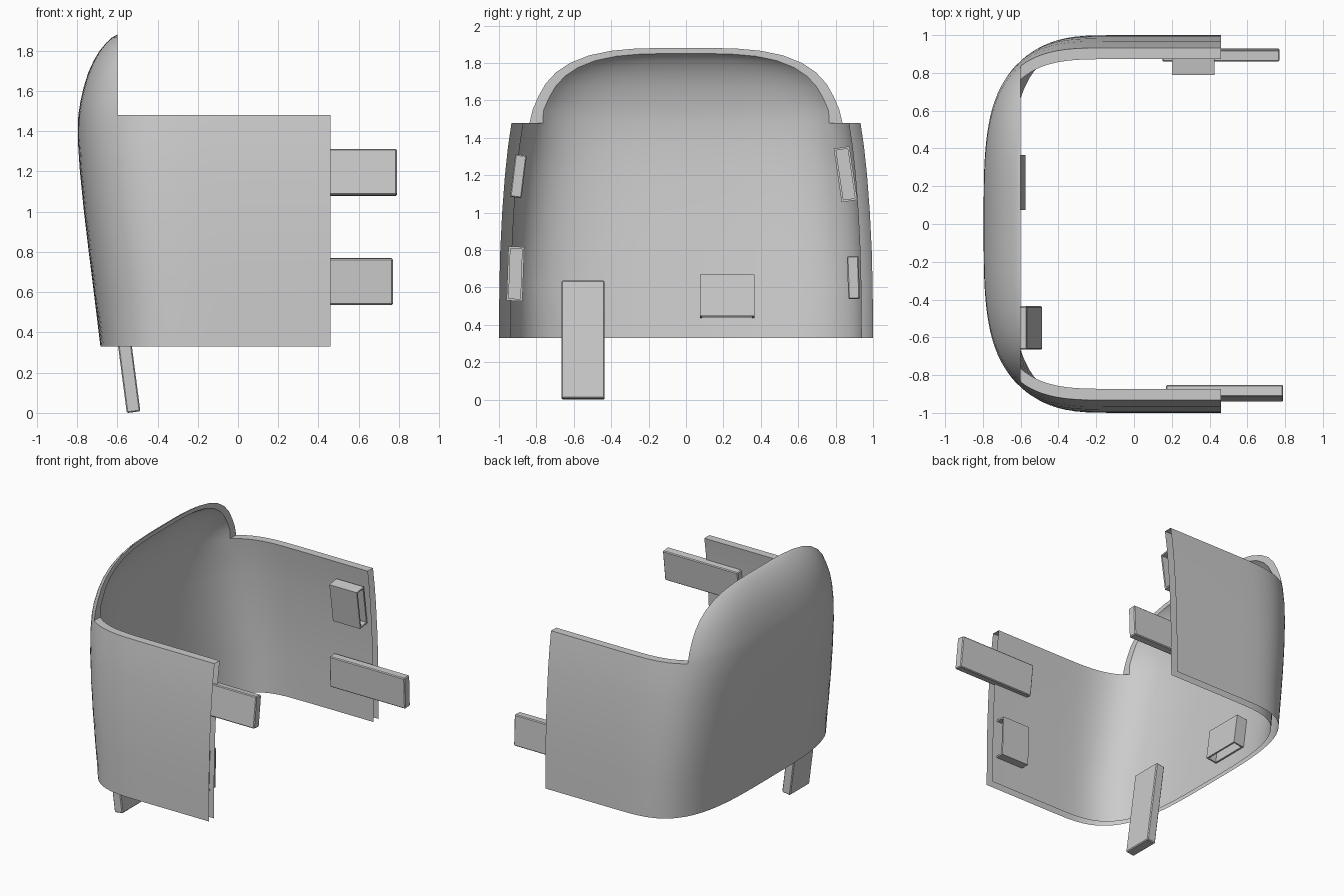
import bpy, bmesh, math
from mathutils import Matrix, Vector

if "Cube" in bpy.data.objects:
    bpy.data.objects.remove(bpy.data.objects["Cube"])

grey = bpy.data.materials.new("plain_grey")
grey.use_nodes = True
COLOUR = (0.6, 0.6, 0.6, 1)
grey.diffuse_color = COLOUR
grey.node_tree.nodes["Principled BSDF"].inputs["Base Color"].default_value = COLOUR

P = 3.5                                 # roundness of the plan curve
START, CUT, END = -0.1, -0.6, 0.46      # x of curve start, arch cut, open end
SIDE, BACK = 10, 32                     # steps along the corner and the back


def add_object(name, bm):
    mesh = bpy.data.meshes.new(name)
    bm.to_mesh(mesh)
    bm.free()
    mesh.materials.append(grey)
    obj = bpy.data.objects.new(name, mesh)
    bpy.context.collection.objects.link(obj)
    return obj


def smooth(obj):
    bpy.ops.object.select_all(action='DESELECT')
    obj.select_set(True)
    bpy.context.view_layer.objects.active = obj
    bpy.ops.object.shade_smooth_by_angle(angle=math.radians(35))


def cut_angle(x_back):
    return math.acos(min(1, ((START - CUT) / (START - x_back)) ** (P / 2)))


def curve_x(x_back, t):
    return START - (START - x_back) * abs(math.cos(t)) ** (2 / P)


def back_points(x_back, half, z):
    """Part of the plan curve behind the arch cut, ending at y = +-half."""
    t0 = cut_angle(x_back)
    points = []
    for i in range(BACK + 1):
        u = 1 - 2 * i / BACK
        k = math.sin(abs(u) * t0) / math.sin(t0) if t0 > 0.001 else abs(u)
        y = math.copysign(half * k ** (2 / P), u)
        points.append(Vector((curve_x(x_back, u * t0), y, z)))
    return points


def full_points(x_back, width, z):
    """Whole U: straight side, corner, back, corner, straight side."""
    t0 = cut_angle(x_back)
    side = [Vector((END, width, z))]
    for i in range(SIDE):
        t = math.pi / 2 + (t0 - math.pi / 2) * i / SIDE
        side.append(Vector((curve_x(x_back, t), width * math.sin(t) ** (2 / P), z)))
    back = back_points(x_back, width * math.sin(t0) ** (2 / P), z)
    return side + back + [Vector((p.x, -p.y, z)) for p in reversed(side)]


# Shell levels: height, back x, half width (half arch width in the upper part)
lower = [(0.33, -0.684, 1.0), (0.6, -0.717, 0.998), (0.8, -0.742, 0.993),
         (1.0, -0.766, 0.983), (1.2, -0.786, 0.968), (1.35, -0.796, 0.952),
         (1.48, -0.794, 0.933)]
upper = [(1.55, -0.783, 0.82), (1.62, -0.767, 0.79), (1.69, -0.745, 0.75),
         (1.75, -0.718, 0.695), (1.8, -0.688, 0.62), (1.84, -0.655, 0.52),
         (1.865, -0.628, 0.40), (1.876, -0.61, 0.28), (1.88, CUT, 0.15)]
TOP = lower[-1][0]

bm = bmesh.new()


def sheet(low, high):
    """Loft the U levels, then the raised back above the arch cut."""
    rows = [[bm.verts.new(p) for p in full_points(x, w, z)] for z, x, w in low]
    arch = [rows[-1][SIDE + 1:SIDE + 2 + BACK]]
    arch += [[bm.verts.new(p) for p in back_points(x, a, z)] for z, x, a in high]
    for grid in (rows, arch):
        for a, b in zip(grid, grid[1:]):
            bridge(a, b)
    return rows, arch


def bridge(a, b):
    for i in range(len(a) - 1):
        bm.faces.new((a[i], a[i + 1], b[i + 1], b[i]))


outer, outer_arch = sheet(lower, upper)
inner, inner_arch = sheet(
    [(z, x + 0.03, w - 0.06) for z, x, w in lower],
    [(TOP + (z - TOP) * 0.925, CUT + (x - CUT) * 0.85, a * 0.93) for z, x, a in upper])

# Closed rims along the side tops and around the arch
for part in (slice(0, SIDE + 2), slice(SIDE + 1 + BACK, None)):
    bridge(outer[-1][part], inner[-1][part])
for column in (0, -1):
    bridge([r[column] for r in outer_arch], [r[column] for r in inner_arch])
bridge(outer_arch[-1], inner_arch[-1])
bmesh.ops.recalc_face_normals(bm, faces=bm.faces)
smooth(add_object("curved_shell", bm))


def block(name, centre, size, axis, tilt, opening=None):
    """Tilted bar; with an opening direction it becomes a hollow socket."""
    bm = bmesh.new()
    bmesh.ops.create_cube(bm, size=1, matrix=Matrix.Diagonal((*size, 1)))
    if opening:
        way = Vector(opening)
        bm.normal_update()
        mouth = max(bm.faces, key=lambda f: f.normal.dot(way))
        bmesh.ops.inset_region(bm, faces=[mouth], thickness=0.016)
        pit = bmesh.ops.extrude_face_region(bm, geom=[mouth])["geom"]
        bmesh.ops.delete(bm, geom=[mouth], context='FACES')
        bmesh.ops.translate(bm, vec=way * -0.2,
                            verts=[v for v in pit if isinstance(v, bmesh.types.BMVert)])
    bmesh.ops.recalc_face_normals(bm, faces=bm.faces)
    obj = add_object(name, bm)
    obj.matrix_world = (Matrix.Translation(centre)
                        @ Matrix.Rotation(math.radians(tilt), 4, axis))
    if not opening:
        bevel = obj.modifiers.new("soft_edges", 'BEVEL')
        bevel.width = 0.006
        bevel.segments = 1


# Tabs that slide into sockets
bar = (0.62, 0.062, 0.23)
block("right_tab", (0.48, -0.896, 1.195), bar, 'X', -7)
block("left_tab", (0.46, 0.895, 0.653), bar, 'X', 2)
block("lower_tab", (-0.56, -0.55, 0.318), (0.068, 0.23, 0.634), 'Y', -7.4)

# Hollow sockets
socket = (0.225, 0.085, 0.29)
block("left_socket", (0.313, 0.853, 1.205), socket, 'X', 8.5, (1, 0, 0))
block("right_socket", (0.313, -0.912, 0.673), socket, 'X', -2, (1, 0, 0))
block("lower_socket", (-0.632, 0.22, 0.553), (0.085, 0.29, 0.225), 'Y', -7.4, (0, 0, -1))
